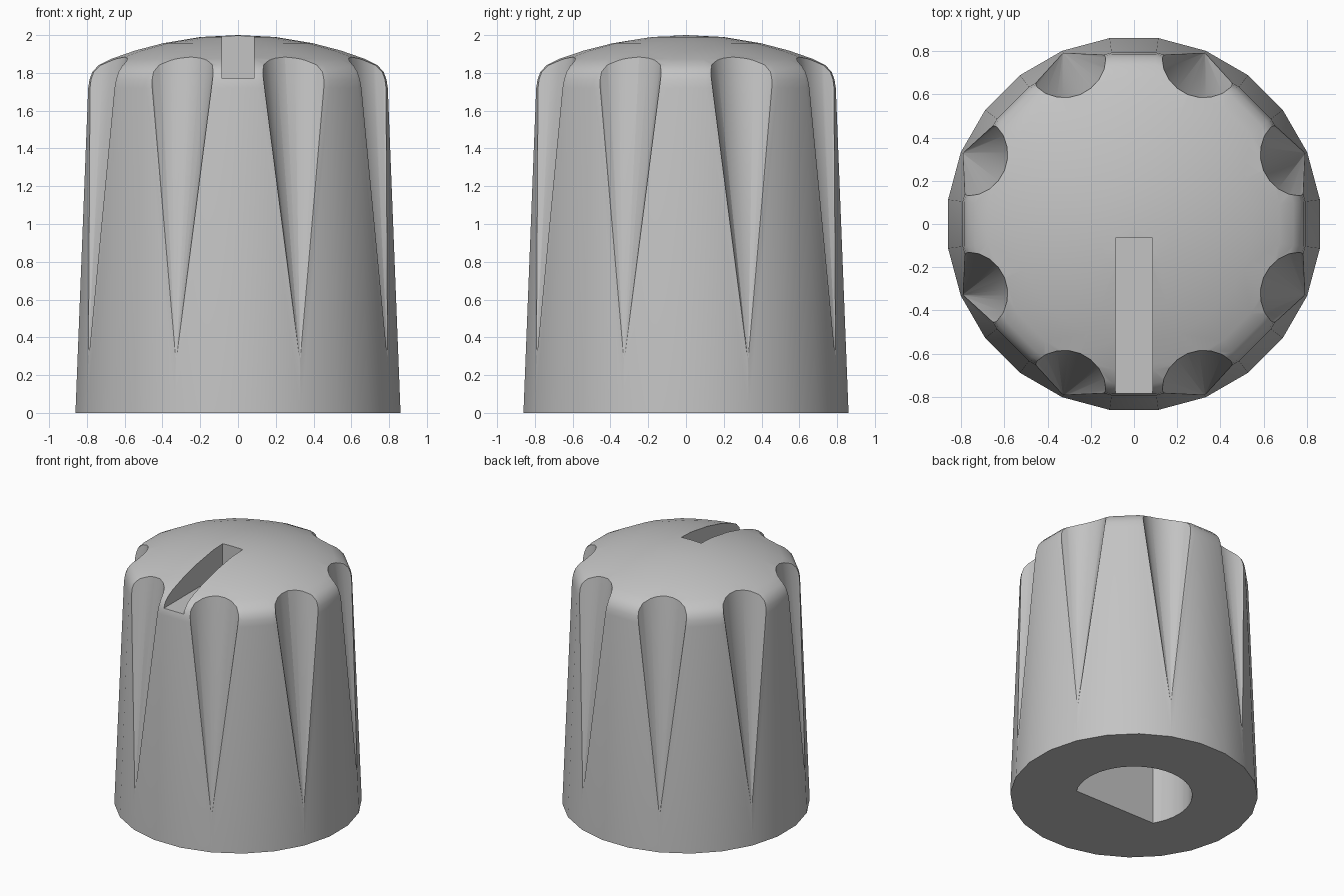
import bpy, bmesh
from math import radians, sin, cos, pi
from mathutils import Matrix, Vector

if "Cube" in bpy.data.objects:
    bpy.data.objects.remove(bpy.data.objects["Cube"], do_unlink=True)

grey = bpy.data.materials.new("plain grey")
grey.use_nodes = True
grey.diffuse_color = (0.55, 0.55, 0.55, 1)
grey.node_tree.nodes["Principled BSDF"].inputs["Base Color"].default_value = grey.diffuse_color


def make_object(name, bm):
    bmesh.ops.recalc_face_normals(bm, faces=bm.faces)
    mesh = bpy.data.meshes.new(name)
    bm.to_mesh(mesh)
    bm.free()
    mesh.materials.append(grey)
    obj = bpy.data.objects.new(name, mesh)
    bpy.context.collection.objects.link(obj)
    return obj


def lathe(name, profile, sides, turn):
    """Revolve an (r, z) profile around z, closing it at the axis."""
    bm = bmesh.new()
    first = Matrix.Rotation(turn, 3, "Z")
    verts = [bm.verts.new(first @ Vector((r, 0, z))) for r, z in profile]
    edges = [bm.edges.new(pair) for pair in zip(verts, verts[1:])]
    bmesh.ops.spin(bm, geom=verts + edges, cent=(0, 0, 0), axis=(0, 0, 1),
                   angle=2 * pi, steps=sides, use_duplicate=False)
    bmesh.ops.remove_doubles(bm, verts=bm.verts, dist=0.0005)
    return make_object(name, bm)


def prism(name, outline, z0, z1):
    """Extrude a flat outline from z0 up to z1."""
    bm = bmesh.new()
    face = bm.faces.new([bm.verts.new((x, y, z0)) for x, y in outline])
    top = bmesh.ops.extrude_face_region(bm, geom=[face])["geom"]
    bmesh.ops.translate(bm, vec=(0, 0, z1 - z0),
                        verts=[v for v in top if isinstance(v, bmesh.types.BMVert)])
    return make_object(name, bm)


def flute_cutter(angle):
    """Upright cone, tip down, centred just on the skirt surface."""
    tip, top, axis_radius, slope = 0.26, 2.2, 0.86, 0.13
    bm = bmesh.new()
    bmesh.ops.create_cone(
        bm, cap_ends=True, segments=24, radius1=0, radius2=slope * (top - tip),
        depth=top - tip,
        matrix=Matrix.Translation((axis_radius * cos(angle), axis_radius * sin(angle),
                                   (top + tip) / 2)) @ Matrix.Rotation(angle, 4, "Z"))
    bmesh.ops.remove_doubles(bm, verts=bm.verts, dist=0.0005)
    return make_object("flute_cutter", bm)


# Tapered skirt with a softly rounded shoulder and a low dome
knob = lathe("knob_body", [(0, 0), (0.868, 0), (0.8, 1.72), (0.793, 1.765),
                           (0.778, 1.805), (0.745, 1.84), (0.68, 1.873),
                           (0.55, 1.918), (0.4, 1.957), (0.2, 1.99), (0, 2)],
             24, radians(7.5))

# Grip flutes around the side
cutters = [flute_cutter(radians(22.5 + 45 * i)) for i in range(8)]

# Pointer slot in the top, open to the front
cutters.append(prism("slot_cutter", [(-0.085, -1), (0.085, -1),
                                     (0.085, -0.065), (-0.085, -0.065)], 1.77, 2.2))

# D-shaped shaft hole in the underside, flat toward the front
shaft = 0.408
start, steps = radians(-31), 32
sweep = pi - 2 * start
arc = [start + sweep * i / steps for i in range(steps + 1)]
cutters.append(prism("shaft_cutter", [(shaft * cos(a), shaft * sin(a)) for a in arc],
                     -0.2, 1.3))

# Cut everything and drop the helpers
bpy.ops.object.select_all(action="DESELECT")
knob.select_set(True)
bpy.context.view_layer.objects.active = knob
for cutter in cutters:
    cutter.hide_render = True
    mod = knob.modifiers.new("cut", "BOOLEAN")
    mod.operation = "DIFFERENCE"
    mod.solver = "EXACT"
    mod.object = cutter
    bpy.ops.object.modifier_apply(modifier=mod.name)
    bpy.data.objects.remove(cutter, do_unlink=True)

bpy.ops.object.shade_smooth_by_angle(angle=radians(30))
